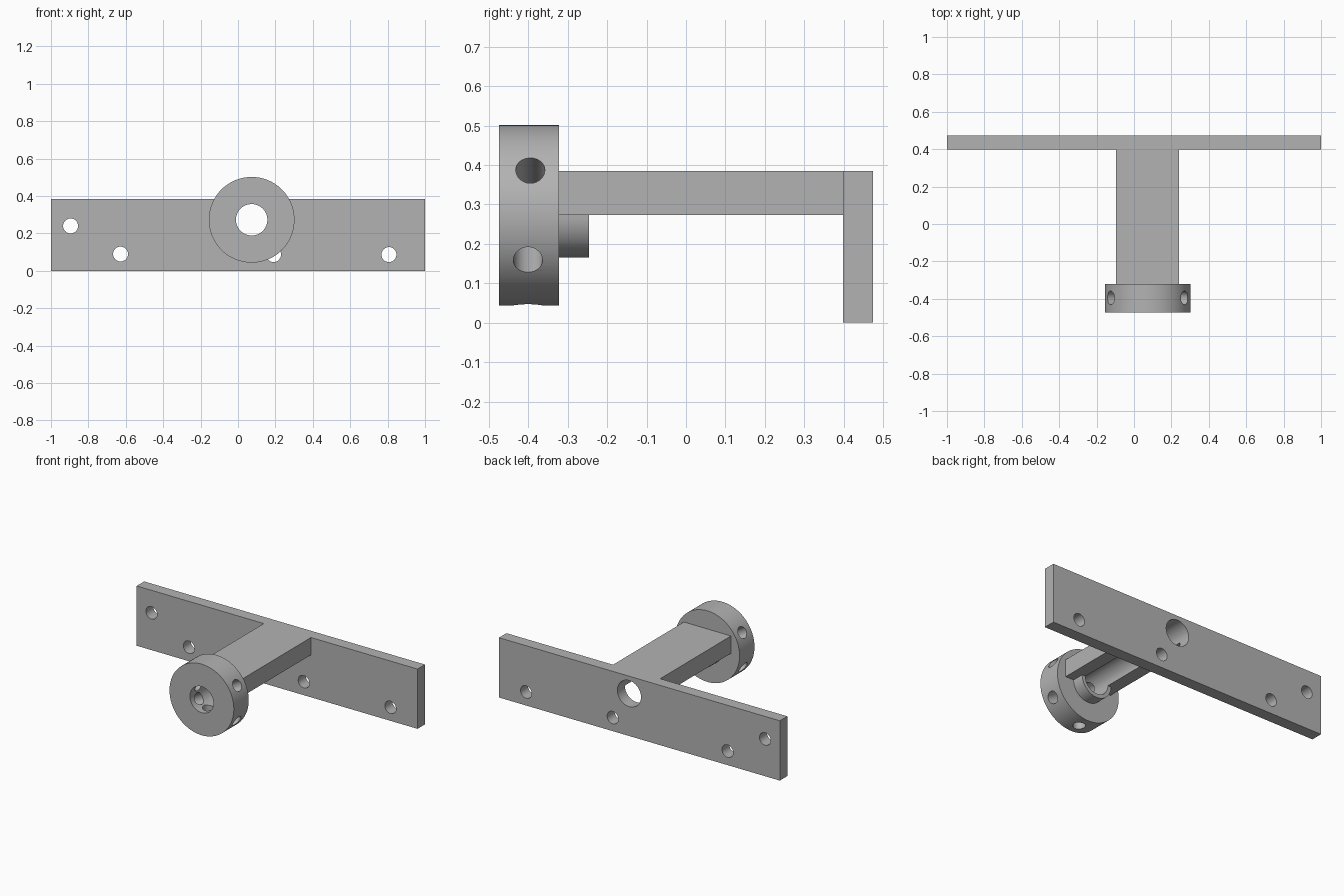
import bpy, bmesh, math
from mathutils import Matrix, Vector

if "Cube" in bpy.data.objects:
    bpy.data.objects.remove(bpy.data.objects["Cube"])

CX, CZ = 0.073, 0.273          # axis of hub and bore
HUB_R, BORE_R = 0.229, 0.084

grey = bpy.data.materials.new("mid grey")
grey.diffuse_color = (0.45, 0.45, 0.45, 1)
grey.use_nodes = True
grey.node_tree.nodes["Principled BSDF"].inputs["Base Color"].default_value = grey.diffuse_color


def make(name, bm):
    me = bpy.data.meshes.new(name)
    bm.to_mesh(me)
    bm.free()
    me.materials.append(grey)
    ob = bpy.data.objects.new(name, me)
    bpy.context.collection.objects.link(ob)
    return ob


def box(name, lo, hi):
    lo, hi = Vector(lo), Vector(hi)
    bm = bmesh.new()
    bmesh.ops.create_cube(bm, size=1, matrix=Matrix.Translation((lo + hi) / 2)
                          @ Matrix.Diagonal((*(hi - lo), 1)))
    return make(name, bm)


def cylinder(name, a, b, r, sides):
    a, b = Vector(a), Vector(b)
    rot = (b - a).to_track_quat('Z', 'Y').to_matrix().to_4x4()
    bm = bmesh.new()
    bmesh.ops.create_cone(bm, cap_ends=True, segments=sides, radius1=r, radius2=r,
                          depth=(b - a).length, matrix=Matrix.Translation((a + b) / 2) @ rot)
    return make(name, bm)


def combine(ob, tool, op):
    mod = ob.modifiers.new(op, 'BOOLEAN')
    mod.operation, mod.object, mod.solver = op, tool, 'EXACT'
    dg = bpy.context.evaluated_depsgraph_get()
    ob.data = bpy.data.meshes.new_from_object(ob.evaluated_get(dg))
    ob.modifiers.clear()
    bpy.data.objects.remove(tool)


# Mounting plate, arm, hub and collar fused into one body
bracket = box("bracket", (-1, 0.398, 0), (1, 0.474, 0.385))
for part in (
    box("arm", (CX - 0.168, -0.34, CZ), (CX + 0.168, 0.43, 0.385)),
    cylinder("hub", (CX, -0.474, CZ), (CX, -0.322, CZ), HUB_R, 96),
    cylinder("collar", (CX, -0.35, CZ), (CX, -0.246, CZ), 0.108, 64),
):
    combine(bracket, part, 'UNION')

# Bore through hub, arm underside and plate
combine(bracket, cylinder("bore", (CX, -0.6, CZ), (CX, 0.6, CZ), BORE_R, 64), 'DIFFERENCE')

# Screw holes in the plate
for x, z in ((-0.895, 0.24), (-0.628, 0.09), (0.19, 0.087), (0.807, 0.087)):
    combine(bracket, cylinder("screw_hole", (x, 0.36, z), (x, 0.5, z), 0.04, 32), 'DIFFERENCE')

# Radial set screw holes around the hub
for deg, y in ((30, -0.395), (150, -0.395), (210, -0.401), (270, -0.401), (330, -0.401)):
    d = Vector((math.cos(math.radians(deg)), 0, math.sin(math.radians(deg))))
    c = Vector((CX, y, CZ))
    combine(bracket, cylinder("set_screw_hole", c + d * 0.04, c + d * 0.3, 0.037, 32), 'DIFFERENCE')

# Clean coplanar seams and shade the round walls smooth
bm = bmesh.new()
bm.from_mesh(bracket.data)
bmesh.ops.remove_doubles(bm, verts=bm.verts, dist=1e-5)
bmesh.ops.dissolve_limit(bm, angle_limit=math.radians(0.5), verts=bm.verts, edges=bm.edges)
bm.to_mesh(bracket.data)
bm.free()
bpy.context.view_layer.objects.active = bracket
bracket.select_set(True)
bpy.ops.object.shade_smooth_by_angle(angle=math.radians(30))
